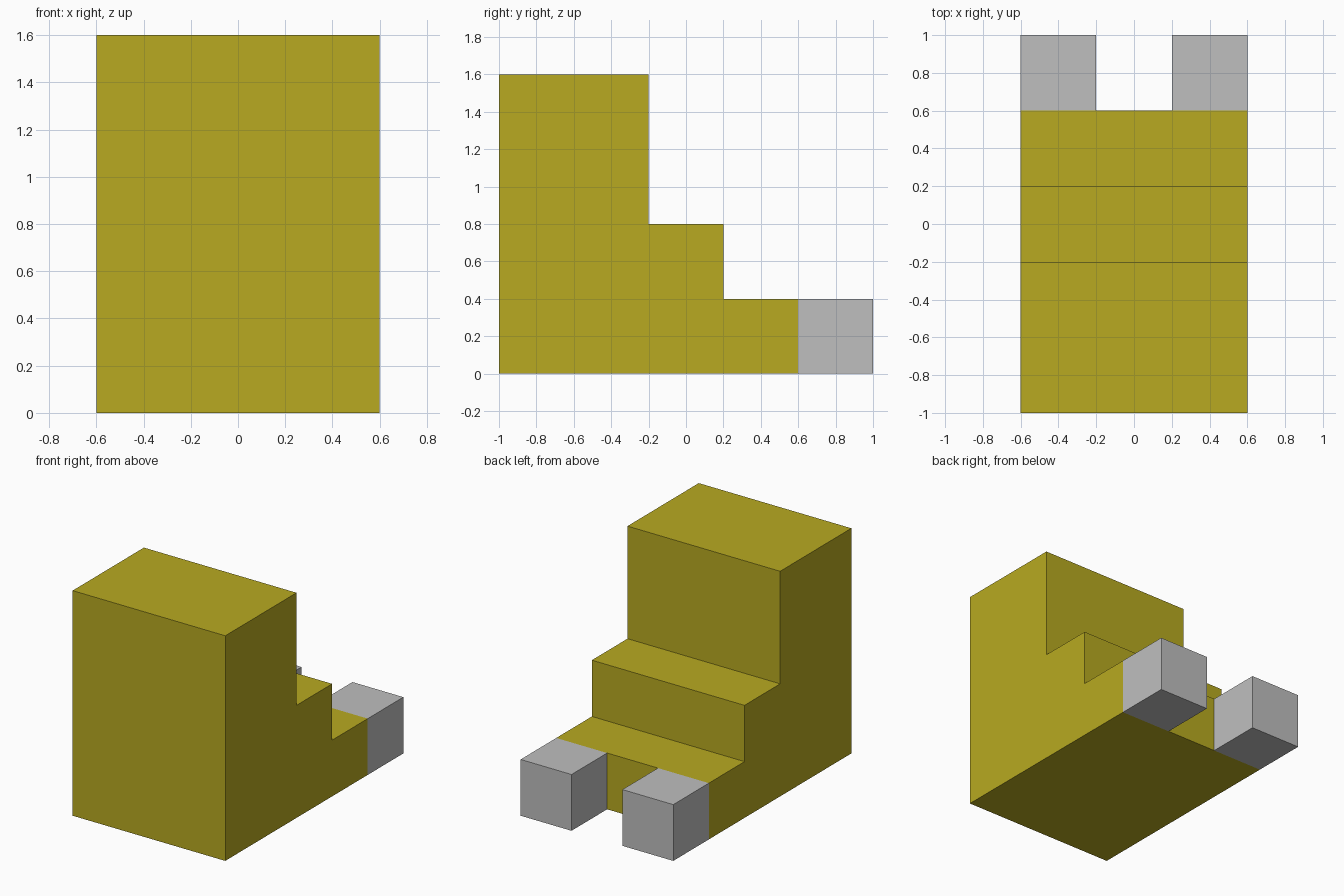
import bpy, bmesh

if "Cube" in bpy.data.objects:
    bpy.data.objects.remove(bpy.data.objects["Cube"])


def make_material(name, rgb):
    mat = bpy.data.materials.new(name)
    mat.diffuse_color = (*rgb, 1.0)
    mat.use_nodes = True
    mat.node_tree.nodes["Principled BSDF"].inputs["Base Color"].default_value = mat.diffuse_color
    return mat


def extrude_profile(name, profile, x0, x1, mat):
    """Solid made by sweeping a (y, z) outline from x0 to x1."""
    bm = bmesh.new()
    face = bm.faces.new([bm.verts.new((x0, y, z)) for y, z in profile])
    swept = bmesh.ops.extrude_face_region(bm, geom=[face])["geom"]
    verts = [g for g in swept if isinstance(g, bmesh.types.BMVert)]
    bmesh.ops.translate(bm, verts=verts, vec=(x1 - x0, 0, 0))
    bmesh.ops.recalc_face_normals(bm, faces=bm.faces)
    mesh = bpy.data.meshes.new(name)
    bm.to_mesh(mesh)
    bm.free()
    mesh.materials.append(mat)
    obj = bpy.data.objects.new(name, mesh)
    bpy.context.collection.objects.link(obj)
    return obj


yellow = make_material("mustard yellow", (0.479, 0.402, 0.015))
grey = make_material("light grey", (0.521, 0.521, 0.521))

# Stepped body, descending toward the back
steps = [(-1, 0), (0.6, 0), (0.6, 0.4), (0.2, 0.4), (0.2, 0.8),
         (-0.2, 0.8), (-0.2, 1.6), (-1, 1.6)]
extrude_profile("stepped_body", steps, -0.6, 0.6, yellow)

# Two cube feet projecting from the lowest step
foot = [(0.6, 0), (1, 0), (1, 0.4), (0.6, 0.4)]
for side, x0 in (("left", -0.6), ("right", 0.2)):
    extrude_profile(side + "_foot", foot, x0, x0 + 0.4, grey)
